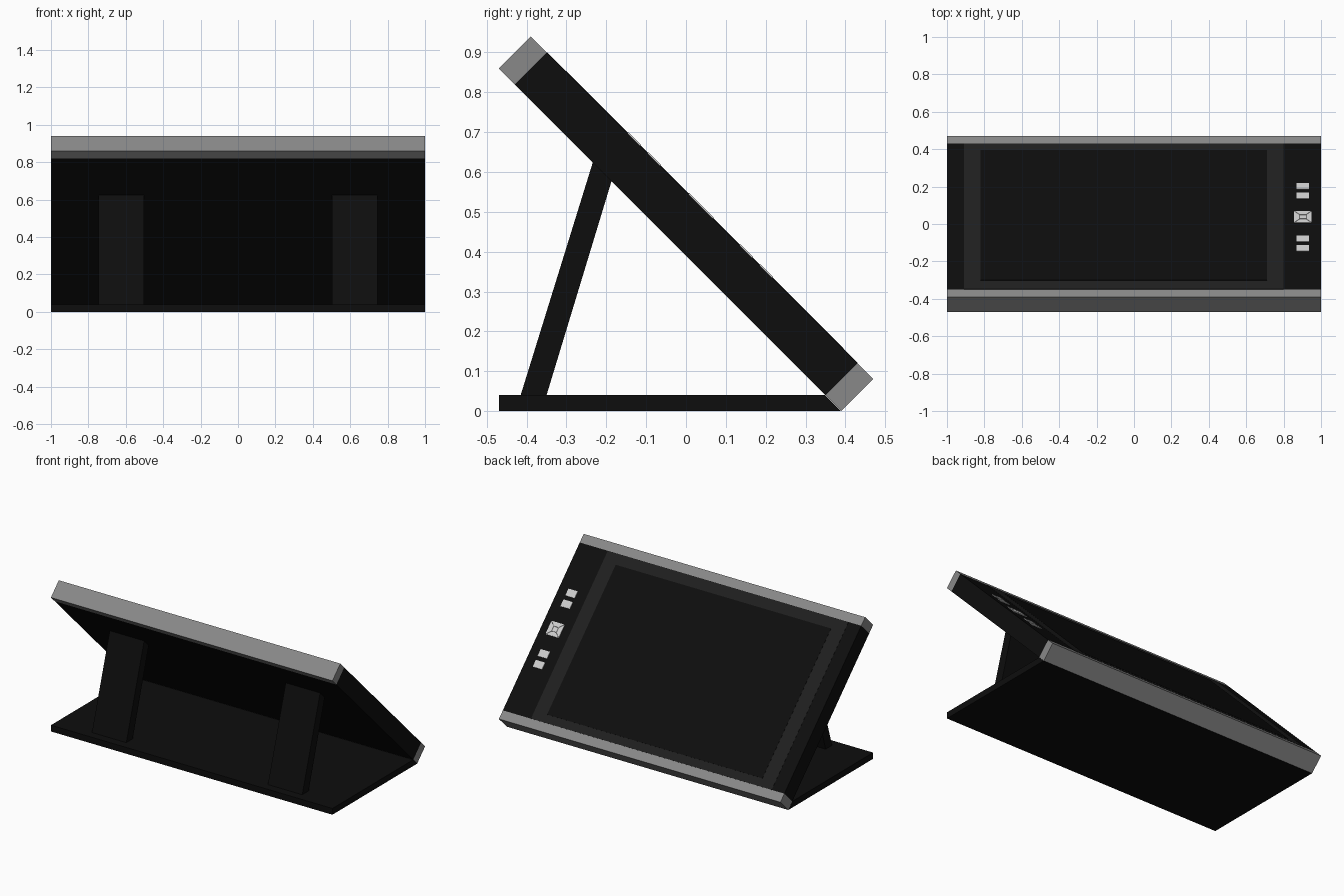
import bpy, bmesh
from mathutils import Vector

if "Cube" in bpy.data.objects:
    bpy.data.objects.remove(bpy.data.objects["Cube"])


def material(name, v):
    m = bpy.data.materials.new(name)
    m.diffuse_color = (v, v, v, 1)
    m.use_nodes = True
    m.node_tree.nodes["Principled BSDF"].inputs["Base Color"].default_value = m.diffuse_color
    return m


BLACK = material("black_plastic", 0.004)
DARK = material("dark_bezel", 0.0135)
GREY = material("grey_trim", 0.25)
LIGHT = material("light_buttons", 0.8)


def extrude(name, points, offset, mat):
    """Solid made by pushing a flat outline along an offset."""
    bm = bmesh.new()
    face = bm.faces.new([bm.verts.new(p) for p in points])
    ext = bmesh.ops.extrude_face_region(bm, geom=[face], use_keep_orig=True)
    new = [g for g in ext["geom"] if isinstance(g, bmesh.types.BMVert)]
    bmesh.ops.translate(bm, verts=new, vec=Vector(offset))
    bmesh.ops.recalc_face_normals(bm, faces=bm.faces)
    me = bpy.data.meshes.new(name)
    bm.to_mesh(me)
    bm.free()
    me.materials.append(mat)
    ob = bpy.data.objects.new(name, me)
    bpy.context.collection.objects.link(ob)
    return ob


def prism(name, profile, x0, x1, mat):
    """Side profile (y, z) stretched across x."""
    return extrude(name, [(x0, y, z) for y, z in profile], (x1 - x0, 0, 0), mat)


def on_screen(name, outline, height, mat):
    """Outline (x, y) laid on the 45 degree face z = 0.55 - y."""
    n = Vector((0, 1, 1)).normalized()
    pts = [Vector((x, y, 0.55 - y)) - n * 0.002 for x, y in outline]
    return extrude(name, pts, n * (height + 0.002), mat)


def rect(x0, x1, y0, y1):
    return [(x0, y0), (x1, y0), (x1, y1), (x0, y1)]


# Tilted body with grey end strips
prism("tablet_body", [(-.43, .82), (-.35, .90), (.43, .12), (.35, .04)], -1, 1, BLACK)
prism("top_trim", [(-.47, .86), (-.39, .94), (-.35, .90), (-.43, .82)], -1, 1, GREY)
prism("bottom_trim", [(.35, .04), (.43, .12), (.47, .08), (.39, 0)], -1, 1, GREY)

# Base plate and two slanted legs
prism("base_plate", [(-.47, 0), (.389, 0), (.349, .04), (-.47, .04)], -1, 1, BLACK)
leg = [(-.415, .04), (-.35, .04), (-.187, .577), (-.234, .624)]
for side, x in (("left", -.747), ("right", .503)):
    prism(side + "_leg", leg, x, x + .244, BLACK)

# Bezel and drawing surface
on_screen("screen_bezel", rect(-.91, .80, -.349, .43), .001, DARK)
on_screen("drawing_surface", rect(-.82, .71, -.302, .394), .002, BLACK)

# Four shortcut buttons
for i, y in enumerate((.2, .15, -.081, -.131)):
    on_screen(f"shortcut_button_{i + 1}", rect(.87, .936, y - .016, y + .016), .004, LIGHT)

# Direction pad: four wedges around a centre button
cx, cy, a, b, ci, cj, g = .903, .036, .047, .031, .018, .012, .0015
on_screen("pad_centre", rect(cx - ci + g, cx + ci - g, cy - cj + g, cy + cj - g), .004, LIGHT)
for s, side in ((-1, "low"), (1, "high")):
    on_screen("pad_y_" + side, [(cx - a + g, cy + s * b), (cx + a - g, cy + s * b),
                                (cx + ci - g, cy + s * cj), (cx - ci + g, cy + s * cj)], .004, LIGHT)
    on_screen("pad_x_" + side, [(cx + s * a, cy - b + g / 2), (cx + s * a, cy + b - g / 2),
                                (cx + s * ci, cy + cj - g / 2), (cx + s * ci, cy - cj + g / 2)], .004, LIGHT)
